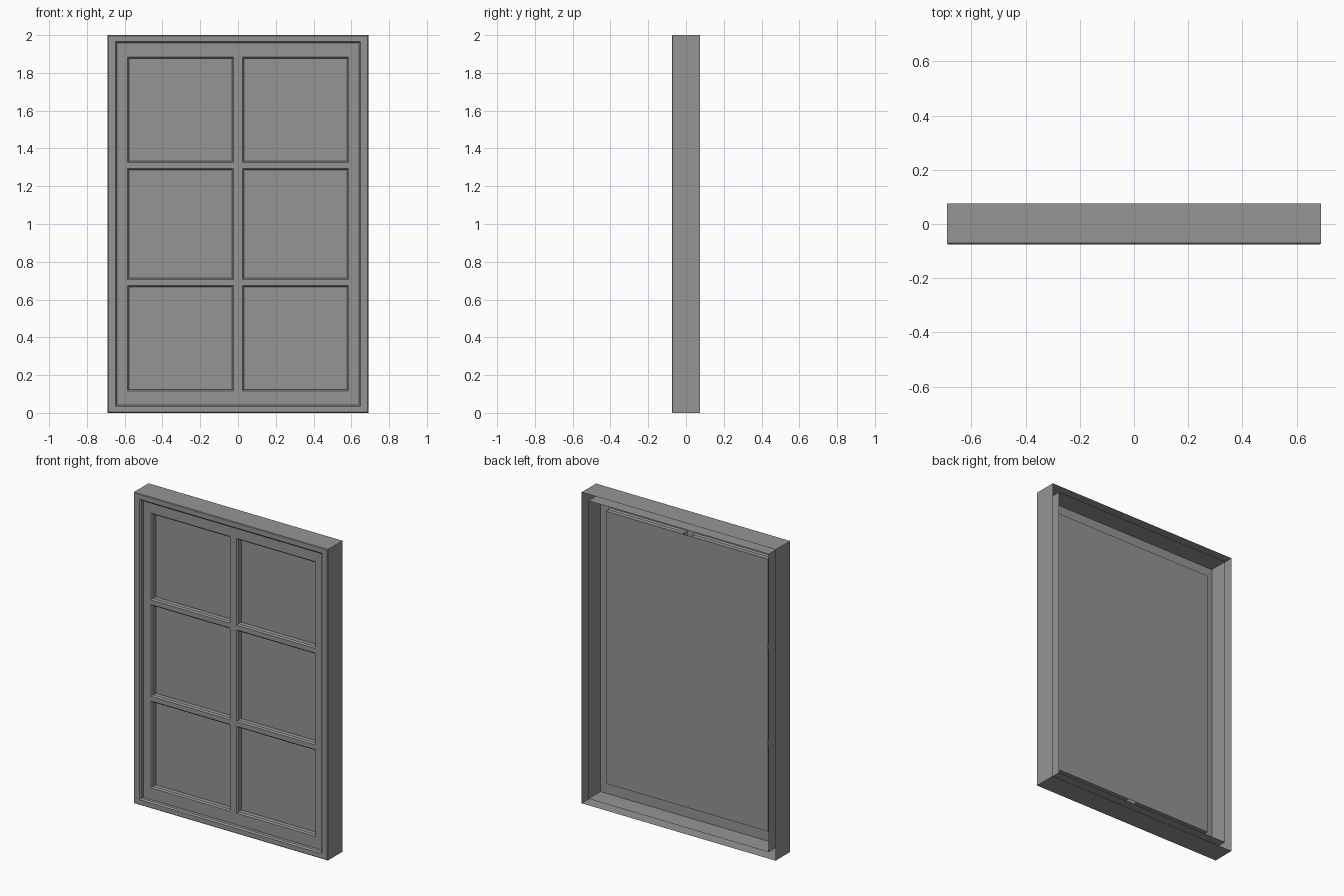
import bpy
import bmesh

cube = bpy.data.objects.get("Cube")
if cube:
    bpy.data.objects.remove(cube, do_unlink=True)

grey = bpy.data.materials.new("painted_grey")
grey.use_nodes = True
grey.diffuse_color = (0.3, 0.3, 0.3, 1)
grey.node_tree.nodes["Principled BSDF"].inputs["Base Color"].default_value = (0.3, 0.3, 0.3, 1)

FRONT, BACK = -0.075, 0.075
SASH_Y, PANE_Y = -0.047, -0.01
HALF_W, HEIGHT = 0.69, 2.0
CHAMFER = 0.008


def rect(bm, x0, x1, z0, z1, y):
    """Four corners, anticlockwise as seen from the front."""
    return [bm.verts.new((x, y, z)) for x, z in ((x0, z0), (x1, z0), (x1, z1), (x0, z1))]


def bridge(bm, loops):
    """Join successive rectangles with strips of quads."""
    for a, b in zip(loops, loops[1:]):
        for i in range(4):
            j = (i + 1) % 4
            bm.faces.new((a[i], a[j], b[j], b[i]))


def finish(bm, name):
    bmesh.ops.remove_doubles(bm, verts=bm.verts, dist=0.0001)
    mesh = bpy.data.meshes.new(name)
    bm.to_mesh(mesh)
    bm.free()
    mesh.materials.append(grey)
    obj = bpy.data.objects.new(name, mesh)
    bpy.context.collection.objects.link(obj)


# Outer frame: a casing open at the back, with chamfered front edges
IN_X, IN_Z = 0.049, 0.042
EDGE = 0.004
profile = [
    (0, 0, BACK), (0, 0, FRONT + EDGE), (EDGE, EDGE, FRONT),
    (IN_X - CHAMFER, IN_Z - CHAMFER, FRONT), (IN_X, IN_Z, FRONT + CHAMFER),
    (IN_X, IN_Z, BACK),
]
bm = bmesh.new()
bridge(bm, [rect(bm, dx - HALF_W, HALF_W - dx, dz, HEIGHT - dz, y) for dx, dz, y in profile])
finish(bm, "outer_frame")

# Sash: a front sheet with six openings, each lined back to the pane
columns = [(-0.577, -0.031), (0.031, 0.577)]
rows = [(0.125, 0.667), (0.713, 1.287), (1.333, 1.875)]


def cuts(spans, low, high):
    edges = [low]
    for a, b in spans:
        edges += [a - CHAMFER, b + CHAMFER]
    return edges + [high]


bm = bmesh.new()
xs = cuts(columns, IN_X - HALF_W, HALF_W - IN_X)
zs = cuts(rows, IN_Z, HEIGHT - IN_Z)
for i in range(len(xs) - 1):
    for k in range(len(zs) - 1):
        if i % 2 == 0 or k % 2 == 0:
            bm.faces.new(rect(bm, xs[i], xs[i + 1], zs[k], zs[k + 1], SASH_Y))
for x0, x1 in columns:
    for z0, z1 in rows:
        steps = ((CHAMFER, SASH_Y), (0, SASH_Y + CHAMFER), (0, PANE_Y))
        bridge(bm, [rect(bm, x0 - d, x1 + d, z0 - d, z1 + d, y) for d, y in steps])
finish(bm, "sash_and_glazing_bars")

# One pane closing the back of all the openings
bm = bmesh.new()
bm.faces.new(rect(bm, columns[0][0], columns[1][1], rows[0][0], rows[2][1], PANE_Y))
finish(bm, "window_pane")
